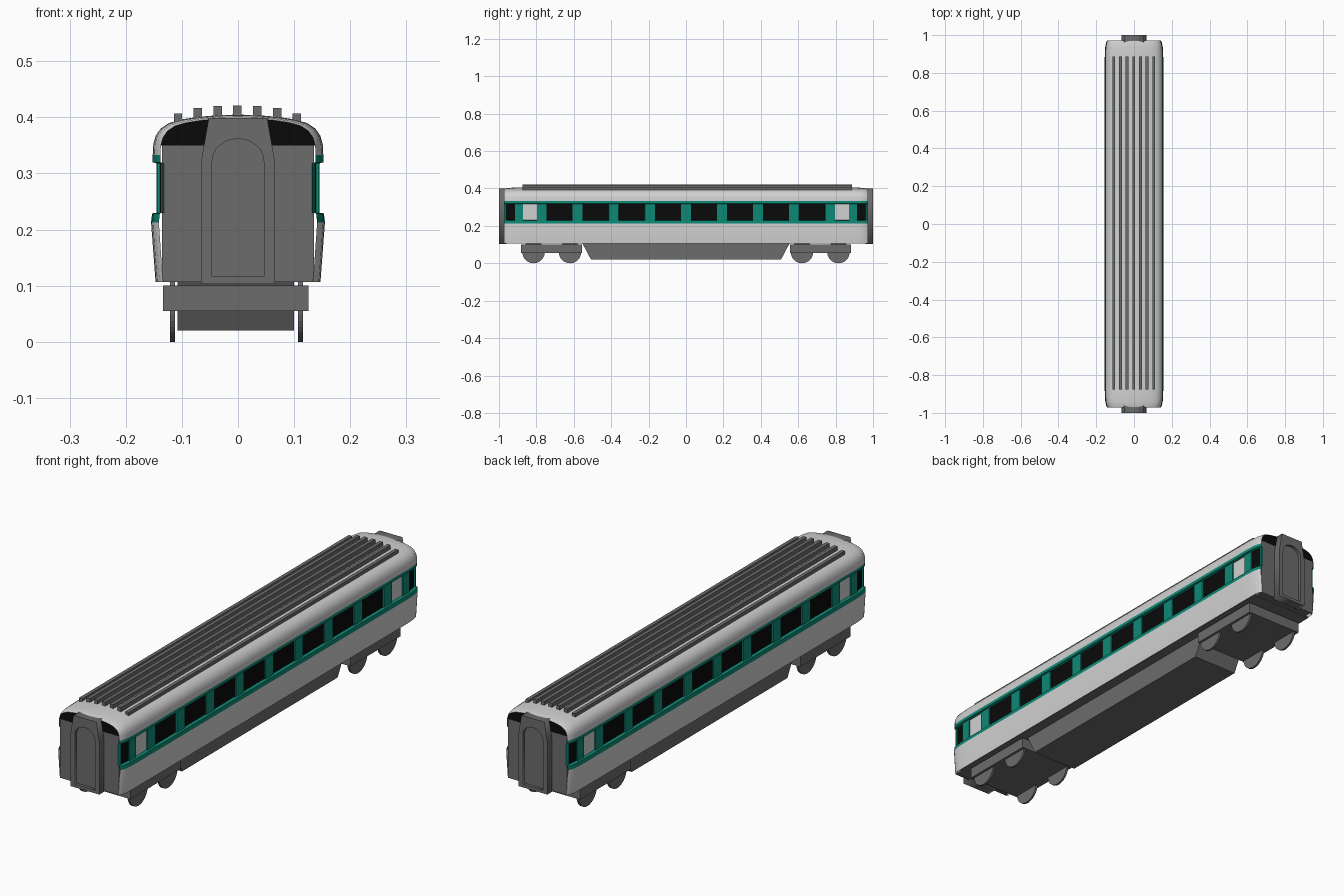
import bpy, bmesh, math
from mathutils import Vector

if "Cube" in bpy.data.objects:
    bpy.data.objects.remove(bpy.data.objects["Cube"])


def mat(name, r, g, b):
    m = bpy.data.materials.new(name)
    m.diffuse_color = (r, g, b, 1)
    m.use_nodes = True
    m.node_tree.nodes["Principled BSDF"].inputs["Base Color"].default_value = m.diffuse_color
    return m


LIGHT = mat("light_grey", 0.64, 0.64, 0.64)
GREEN = mat("teal_green", 0.004, 0.25, 0.18)
BLACK = mat("window_black", 0.003, 0.003, 0.003)
DARK = mat("dark_grey", 0.15, 0.15, 0.15)


def finish(name, bm, *mats):
    me = bpy.data.meshes.new(name)
    bm.to_mesh(me)
    bm.free()
    for m in mats:
        me.materials.append(m)
    ob = bpy.data.objects.new(name, me)
    bpy.context.collection.objects.link(ob)
    return ob


def box(name, x, y, z, m):
    """Box from (min, max) pairs."""
    bm = bmesh.new()
    bmesh.ops.create_cube(bm, size=1)
    for v in bm.verts:
        v.co = Vector([(a + b) / 2 + c * (b - a) for (a, b), c in zip((x, y, z), v.co)])
    return finish(name, bm, m)


def prism(name, pts, axis, a, b, m):
    """Extrude a 2D outline along x (pts = y, z) or y (pts = x, z)."""
    bm = bmesh.new()
    vs = [bm.verts.new((a, p, q) if axis == 'x' else (p, a, q)) for p, q in pts]
    f = bm.faces.new(vs)
    r = bmesh.ops.extrude_face_region(bm, geom=[f])
    d = (b - a, 0, 0) if axis == 'x' else (0, b - a, 0)
    bmesh.ops.translate(bm, vec=d, verts=[g for g in r['geom'] if isinstance(g, bmesh.types.BMVert)])
    bmesh.ops.recalc_face_normals(bm, faces=bm.faces)
    return finish(name, bm, m)


# Body shell: half profile (x, z) from sill to ridge, lofted along y
HALF = [(.147, .107), (.155, .213), (.153, .229), (.145, .23), (.145, .318), (.152, .32),
        (.152, .333), (.151, .352), (.147, .367), (.138, .380), (.123, .390), (.1, .3965),
        (.07, .401), (.035, .404)]
PROFILE = HALF + [(0, .405)] + [(-x, z) for x, z in reversed(HALF)]
ENDS = [(.88, 1), (.914, .993), (.94, .98), (.962, .95), (.972, .91)]


def tapered(p, s):
    x, z = p
    return x * s, (.333 + (z - .333) * s if z > .333 else z)


WINDOWS = [(-.676 + .193 * i - .07, -.676 + .193 * i + .07) for i in range(8)]
stations = [(y, 1) for w in WINDOWS for y in w]
for s in (-1, 1):
    stations += [(s * .797, 1), (s * .872, 1)] + [(s * y, k) for y, k in ENDS]
stations.sort()

bm = bmesh.new()
rings = []
for y, s in stations:
    ring = []
    for p in PROFILE:
        x, z = tapered(p, s)
        ring.append(bm.verts.new((x, y, z)))
    rings.append(ring)
panes = []
n = len(PROFILE)
for j in range(len(rings) - 1):
    mid = (stations[j][0] + stations[j + 1][0]) / 2
    for i in range(n - 1):
        f = bm.faces.new((rings[j][i], rings[j + 1][i], rings[j + 1][i + 1], rings[j][i + 1]))
        k = min(i, n - 2 - i)
        f.material_index = 1 if 1 <= k <= 5 else 0
        if k == 3:
            if any(a < mid < b for a, b in WINDOWS) or .914 < abs(mid) < .962:
                f.material_index = 2
                panes.append(f)
            elif .797 < abs(mid) < .872:
                f.material_index = 0
                panes.append(f)
bm.normal_update()
# Recess the panes, leaving green reveals
rim = bmesh.ops.inset_region(bm, faces=panes, thickness=.0006, depth=-.005,
                             use_boundary=True, use_even_offset=True)
for f in rim['faces']:
    f.material_index = 1
shell = finish("body_shell", bm, LIGHT, GREEN, BLACK)
bpy.context.view_layer.objects.active = shell
shell.select_set(True)
bpy.ops.object.shade_smooth_by_angle(angle=math.radians(30))
shell.select_set(False)

# Inner core and floor
box("inner_core", (-.13, .13), (-.96, .96), (.11, .35), DARK)
box("floor", (-.144, .144), (-.93, .93), (.107, .113), DARK)

# Roof ribs
for i, top in enumerate((.407, .417, .42, .421, .42, .417, .407)):
    x = -.001 + (i - 3) * .0353
    box("roof_rib", (x - .0075, x + .0075), (-.875, .887), (top - .03, top), DARK)

# Gangway outlines
OUTER = [(-.066, .103), (.066, .103), (.066, .32), (.052, .399), (-.052, .399), (-.066, .32)]
ARCH = [(.046 * math.cos(math.pi * k / 12), .322 + .04 * math.sin(math.pi * k / 12)) for k in range(13)]
INNER = [(-.046, .116), (.046, .116)] + ARCH


def gangway_frame(y):
    """Filled 2D curve with an arched hole, turned into a mesh."""
    cu = bpy.data.curves.new("gangway_outline", 'CURVE')
    cu.dimensions = '2D'
    cu.fill_mode = 'BOTH'
    cu.extrude = .02
    for pts in (OUTER, INNER):
        sp = cu.splines.new('POLY')
        sp.points.add(len(pts) - 1)
        for q, (a, b) in zip(sp.points, pts):
            q.co = (a, b, 0, 1)
        sp.use_cyclic_u = True
    tmp = bpy.data.objects.new("gangway_outline", cu)
    bpy.context.collection.objects.link(tmp)
    me = bpy.data.meshes.new_from_object(tmp.evaluated_get(bpy.context.evaluated_depsgraph_get()))
    bpy.data.objects.remove(tmp)
    me.materials.clear()
    me.materials.append(DARK)
    ob = bpy.data.objects.new("gangway_frame", me)
    ob.rotation_euler = (math.pi / 2, 0, 0)
    ob.location = (0, y, 0)
    bpy.context.collection.objects.link(ob)


for s in (-1, 1):
    # End wall with black upper panel
    ys = sorted((s * .962, s * .969))
    box("end_wall", (-.135, .135), ys, (.107, .35), DARK)
    arc = [tapered(p, .912) for p in PROFILE if p[1] > .35]
    prism("end_upper_panel", arc, 'y', s * .962, s * .969, BLACK)
    # Gangway and recessed door
    gangway_frame(s * .98)
    box("gangway_door", (-.05, .05), sorted((s * .965, s * .988)), (.11, .365), DARK)

    # Bogie
    box("bogie_frame", (-.134, .126), sorted((s * .555, s * .882)), (.055, .1), DARK)
    for y in (.62, .815):
        for x in (-.1165, .1115):
            bm = bmesh.new()
            bmesh.ops.create_cone(bm, cap_ends=True, segments=32, radius1=.06, radius2=.06, depth=.009)
            w = finish("wheel", bm, DARK)
            w.rotation_euler = (0, math.pi / 2, 0)
            w.location = (x, s * y, .06)

# Underfloor equipment box with sloping ends
prism("underfloor_box", [(-.555, .109), (-.508, .02), (.508, .02), (.555, .109)], 'x', -.108, .1, DARK)
